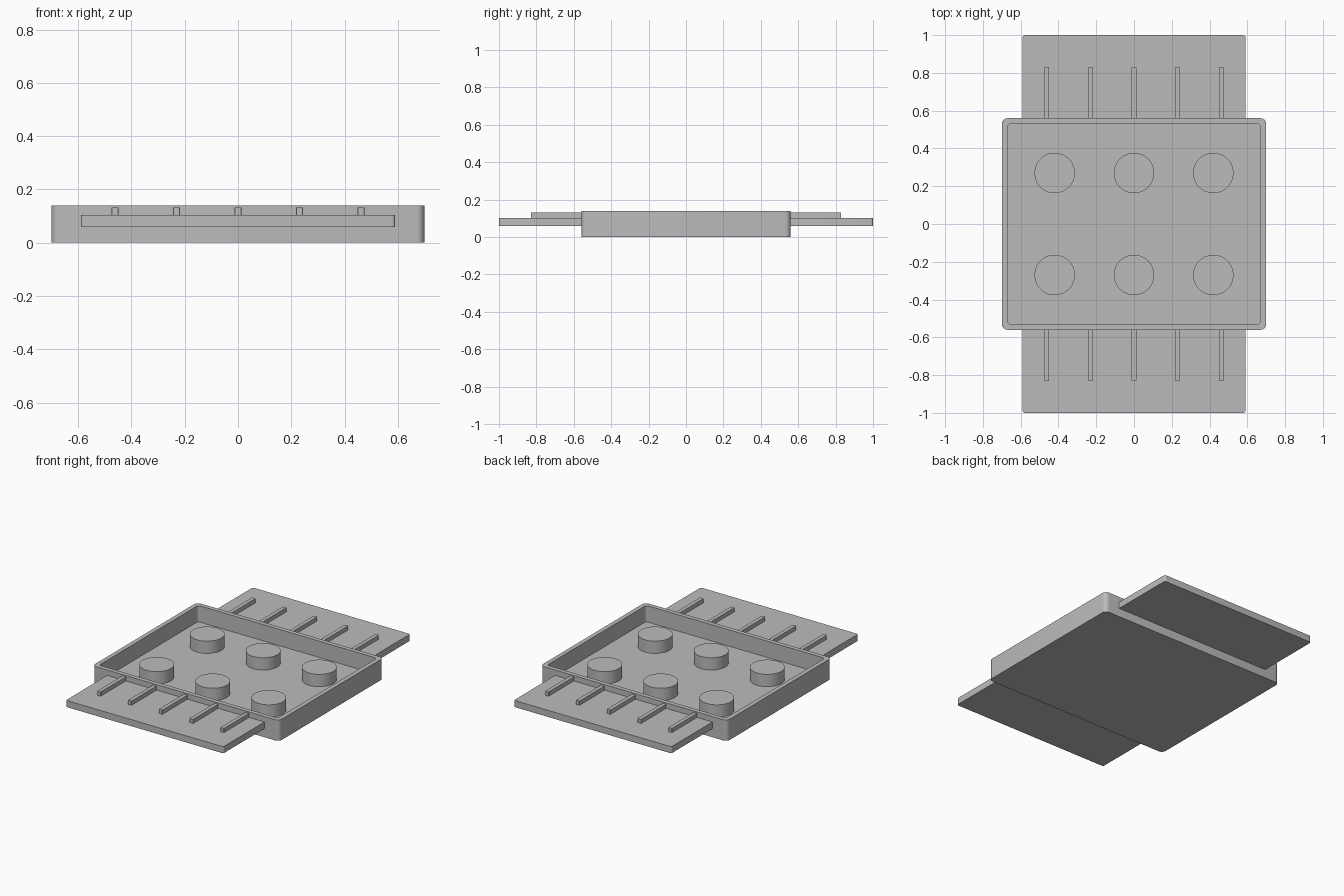
import bpy, bmesh, math

if "Cube" in bpy.data.objects:
    bpy.data.objects.remove(bpy.data.objects["Cube"])

grey = bpy.data.materials.new("plain_grey")
grey.diffuse_color = (0.5, 0.5, 0.5, 1)
grey.use_nodes = True
grey.node_tree.nodes["Principled BSDF"].inputs["Base Color"].default_value = grey.diffuse_color


def rounded_rect(hx, hy, r, steps=6):
    """Outline of a rounded rectangle, counter-clockwise."""
    pts = []
    for k, (sx, sy) in enumerate([(1, 1), (-1, 1), (-1, -1), (1, -1)]):
        for i in range(steps + 1):
            a = math.pi / 2 * (k + i / steps)
            pts.append((sx * (hx - r) + r * math.cos(a), sy * (hy - r) + r * math.sin(a)))
    return pts


def loft(name, rings, location=(0, 0, 0)):
    """Skin equal-sized (outline, z) rings and cap the first and last."""
    bm = bmesh.new()
    loops = [[bm.verts.new((x, y, z)) for x, y in pts] for pts, z in rings]
    for a, b in zip(loops, loops[1:]):
        n = len(a)
        for i in range(n):
            j = (i + 1) % n
            bm.faces.new((a[i], a[j], b[j], b[i]))
    bm.faces.new(loops[0][::-1])
    bm.faces.new(loops[-1])
    bmesh.ops.recalc_face_normals(bm, faces=bm.faces)
    me = bpy.data.meshes.new(name)
    bm.to_mesh(me)
    bm.free()
    me.materials.append(grey)
    ob = bpy.data.objects.new(name, me)
    ob.location = location
    bpy.context.collection.objects.link(ob)
    me.shade_smooth()
    me.set_sharp_from_angle(angle=math.radians(35))
    return ob


def prism(name, hx, hy, r, z0, z1, x=0, y=0, steps=6):
    pts = rounded_rect(hx, hy, r, steps)
    return loft(name, [(pts, z0), (pts, z1)], (x, y, 0))


# Open tray with thin walls and a floor
outer = rounded_rect(0.70, 0.56, 0.03)
inner = rounded_rect(0.67, 0.53, 0.02)
loft("tray", [(outer, 0), (outer, 0.14), (inner, 0.14), (inner, 0.03)])

# Round pegs standing on the floor
for x in (-0.42, 0, 0.42):
    for y in (-0.27, 0.27):
        prism("peg", 0.107, 0.107, 0.107, 0.025, 0.113, x, y, steps=12)

# Front and back flaps, each with five raised ribs
for side, s in (("front", -1), ("back", 1)):
    prism(side + "_flap", 0.59, 0.2275, 0.012, 0.058, 0.103, 0, s * 0.7725)
    for i in range(-2, 3):
        prism(side + "_rib", 0.013, 0.1425, 0.002, 0.098, 0.131, i * 0.231, s * 0.6875, steps=1)
